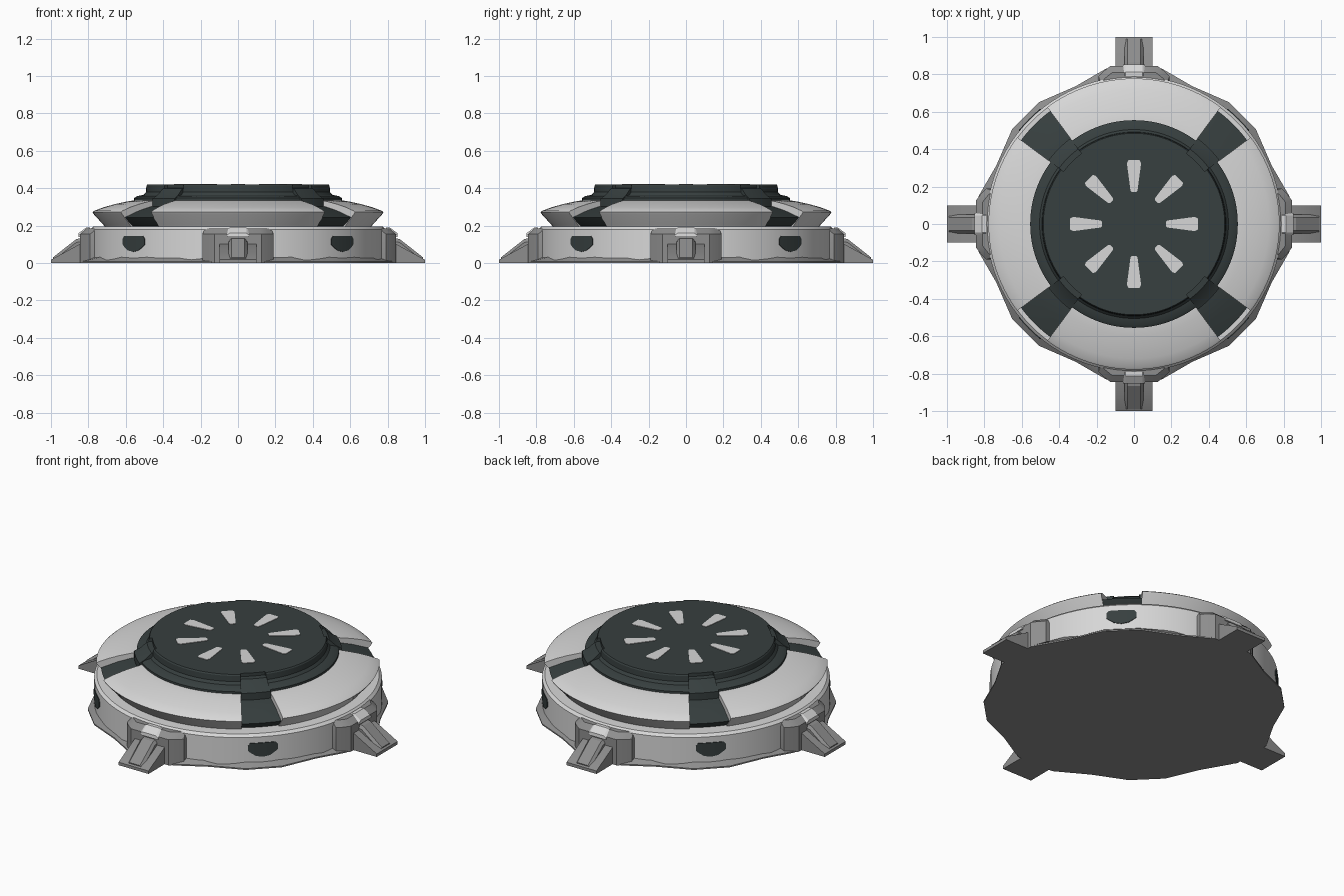
import bpy, bmesh, math
from mathutils import Matrix

if "Cube" in bpy.data.objects:
    bpy.data.objects.remove(bpy.data.objects["Cube"])


def material(name, rgb):
    m = bpy.data.materials.new(name)
    m.diffuse_color = (*rgb, 1)
    m.use_nodes = True
    m.node_tree.nodes["Principled BSDF"].inputs["Base Color"].default_value = m.diffuse_color
    return m


LIGHT = material("light grey", (0.68, 0.68, 0.68))
MID = material("mid grey", (0.27, 0.27, 0.27))
DARK = material("dark slate", (0.038, 0.05, 0.05))


def loft(name, rings, mat, turn=0.0, angle=30):
    """Skin a list of equal-length closed rings, cap both ends, turn about z."""
    bm = bmesh.new()
    vs = [[bm.verts.new(p) for p in ring] for ring in rings]
    n = len(rings[0])
    for a, b in zip(vs, vs[1:]):
        for i in range(n):
            j = (i + 1) % n
            bm.faces.new((a[i], a[j], b[j], b[i]))
    bm.faces.new(vs[0])
    bm.faces.new(vs[-1])
    bmesh.ops.recalc_face_normals(bm, faces=bm.faces)
    bm.transform(Matrix.Rotation(math.radians(turn), 4, 'Z'))
    me = bpy.data.meshes.new(name)
    bm.to_mesh(me)
    bm.free()
    me.materials.append(mat)
    me.shade_smooth()
    me.set_sharp_from_angle(angle=math.radians(angle))
    ob = bpy.data.objects.new(name, me)
    bpy.context.collection.objects.link(ob)
    return ob


def polar(r, deg, z):
    a = math.radians(deg)
    return (r * math.cos(a), r * math.sin(a), z)


def turned(name, profile, mat, sides=96):
    """Solid of revolution from (radius, z) pairs."""
    return loft(name, [[polar(r, 360 * i / sides, z) for i in range(sides)]
                       for r, z in profile], mat)


def arc(name, profile, start, end, mat, steps):
    """Sweep a closed (radius, z) section through an angle."""
    return loft(name, [[polar(r, start + (end - start) * k / steps, z) for r, z in profile]
                       for k in range(steps + 1)], mat)


def prism(name, side, hw, mat, turn, top_hw=None):
    """Side profile of (radius, z) extruded across the width."""
    return loft(name, [[(r, s * hw, z) for r, z in side] for s in (-1, 1)], mat, turn)


# Base drum and the flared sole plate
turned("base_drum", [(0.79, 0.01), (0.79, 0.18), (0.775, 0.195), (0.70, 0.197)], LIGHT)
sole = []
for q in range(4):
    for a, r in ((-10, 0.845), (10, 0.845), (23, 0.80), (38, 0.826), (52, 0.826), (67, 0.80)):
        sole.append((r, q * 90 + a))
loft("sole_plate", [[polar(r, a, 0) for r, a in sole],
                    [polar(r, a, 0.008) for r, a in sole],
                    [polar(0.785, a, 0.035) for r, a in sole]], MID)

# Central hub disc
turned("hub_disc", [(0.47, 0.20), (0.47, 0.42)], DARK)

GAP = 8.4
ring_section = [(0.50, 0.19), (0.71, 0.19), (0.72, 0.205), (0.772, 0.262), (0.778, 0.272),
                (0.768, 0.28), (0.72, 0.298), (0.66, 0.315), (0.60, 0.328), (0.54, 0.338),
                (0.50, 0.338)]
collar_section = [(0.46, 0.30), (0.555, 0.32), (0.555, 0.348), (0.54, 0.358), (0.505, 0.365),
                  (0.492, 0.38), (0.49, 0.413), (0.485, 0.42), (0.46, 0.42)]
strip_section = [(0.46, 0.19), (0.69, 0.19), (0.73, 0.222), (0.752, 0.245), (0.66, 0.28),
                 (0.58, 0.302), (0.46, 0.32)]
tab_section = [(0.45, 0.28), (0.57, 0.28), (0.57, 0.345), (0.535, 0.365), (0.50, 0.398),
               (0.45, 0.402)]

for q in range(4):
    t = q * 90
    # Upper ring quarters and hub collar quarters, split by the diagonal channels
    arc(f"ring_quarter_{q}", ring_section, t - 45 + GAP, t + 45 - GAP, LIGHT, 24)
    arc(f"collar_quarter_{q}", collar_section, t - 45 + GAP, t + 45 - GAP, DARK, 24)
    # Dark strip sunk in the channel, and the tab on the hub
    arc(f"channel_strip_{q}", strip_section, t + 45 - GAP - 0.3, t + 45 + GAP + 0.3, DARK, 6)
    arc(f"hub_tab_{q}", tab_section, t + 45 - GAP, t + 45 + GAP, DARK, 6)

    # Foot housing with chamfered corners and top
    foot = [(0.70, -0.19), (0.79, -0.19), (0.815, -0.165), (0.845, -0.125),
            (0.845, 0.125), (0.815, 0.165), (0.79, 0.19), (0.70, 0.19)]
    loft(f"foot_housing_{q}",
         [[(x, y, 0) for x, y in foot],
          [(x, y, 0.155) for x, y in foot],
          [(x - 0.035 * (x > 0.75), y * 0.93, 0.185) for x, y in foot]], MID, t)
    # Sloping foot, raised rib and pale cap
    prism(f"foot_ramp_{q}", [(0.80, 0), (1.0, 0), (1.0, 0.018), (0.84, 0.105), (0.80, 0.105)],
          0.10, MID, t)
    rib = [(0.985, 0.0), (0.99, 0.03), (0.865, 0.128), (0.83, 0.135), (0.80, 0.0)]
    loft(f"foot_rib_{q}",
         [[(x, y, z - d * (z > 0.01)) for x, z in rib]
          for y, d in ((-0.05, 0.018), (-0.036, 0), (0.036, 0), (0.05, 0.018))], MID, t, 20)
    cap = [(0.80, 0.14), (0.854, 0.14), (0.852, 0.16), (0.812, 0.19), (0.79, 0.19)]
    loft(f"foot_cap_{q}",
         [[(x, y, z if z < 0.15 else z - d) for x, z in cap]
          for y, d in ((-0.06, 0.012), (-0.045, 0), (0.045, 0), (0.06, 0.012))], LIGHT, t)

    # Dark pentagonal window bent onto the drum wall
    cols = [(-0.083, 0.10, 0.13), (-0.07, 0.088, 0.145), (-0.04, 0.068, 0.145),
            (0, 0.06, 0.145), (0.04, 0.068, 0.145), (0.07, 0.088, 0.145), (0.083, 0.10, 0.13)]
    loft(f"wall_window_{q}",
         [[polar(r, 45 + math.degrees(s / 0.79), z)
           for r, z in ((0.786, lo), (0.794, lo), (0.794, hi), (0.786, hi))]
          for s, lo, hi in cols], DARK, t)

# Eight pale slots radiating on the hub
for k in range(8):
    slot = [(0.17, -0.013), (0.18, -0.019), (0.325, -0.038), (0.342, -0.03),
            (0.342, 0.03), (0.325, 0.038), (0.18, 0.019), (0.17, 0.013)]
    loft(f"hub_slot_{k}", [[(x, y, z) for x, y in slot] for z in (0.416, 0.423)], LIGHT, k * 45)
